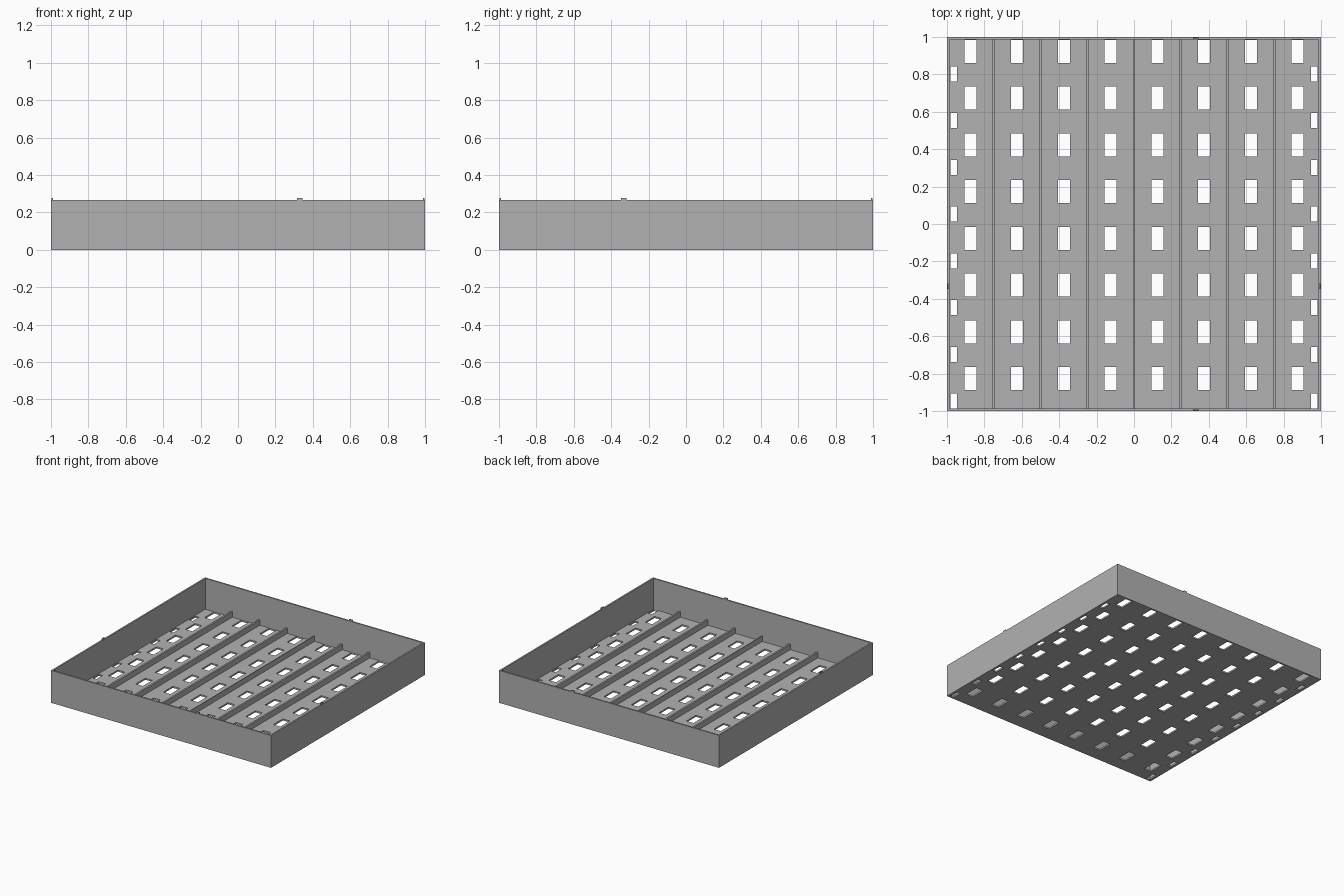
import bpy
import bmesh

if "Cube" in bpy.data.objects:
    bpy.data.objects.remove(bpy.data.objects["Cube"], do_unlink=True)

WALL, WALL_TOP, FLOOR, RIB_TOP = 0.013, 0.266, 0.013, 0.058
PITCH = 0.25

# Single grey material
grey = bpy.data.materials.new("light grey")
grey.use_nodes = True
colour = (0.445, 0.445, 0.445, 1)
grey.diffuse_color = colour
grey.node_tree.nodes["Principled BSDF"].inputs["Base Color"].default_value = colour


def finish(bm, name):
    bmesh.ops.recalc_face_normals(bm, faces=bm.faces)
    mesh = bpy.data.meshes.new(name)
    bm.to_mesh(mesh)
    bm.free()
    mesh.materials.append(grey)
    obj = bpy.data.objects.new(name, mesh)
    bpy.context.collection.objects.link(obj)
    return obj


def box(name, low, high):
    bm = bmesh.new()
    bmesh.ops.create_cube(bm, size=1)
    for v in bm.verts:
        v.co = [h if c > 0 else l for c, l, h in zip(v.co, low, high)]
    return finish(bm, name)


# Perforated floor: a grid of cells, leaving out those inside a slot
main_x = [(-0.875 + PITCH * i - 0.032, -0.875 + PITCH * i + 0.032) for i in range(8)]
main_y = [(-0.888 + PITCH * i, -0.765 + PITCH * i) for i in range(8)]
edge_x = [(-0.98, -0.946), (0.946, 0.98)]
edge_y = [(-0.987 + PITCH * i, -0.907 + PITCH * i) for i in range(8)]


def inside(value, spans):
    return any(a < value < b for a, b in spans)


inner = 1 - WALL
xs = sorted([-inner, inner] + [e for s in main_x + edge_x for e in s])
ys = sorted([-inner, inner] + [e for s in main_y + edge_y for e in s])
bm = bmesh.new()
grid = [[bm.verts.new((x, y, 0)) for y in ys] for x in xs]
for i in range(len(xs) - 1):
    for j in range(len(ys) - 1):
        cx, cy = (xs[i] + xs[i + 1]) / 2, (ys[j] + ys[j + 1]) / 2
        if inside(cx, main_x) and inside(cy, main_y):
            continue
        if inside(cx, edge_x) and inside(cy, edge_y):
            continue
        bm.faces.new((grid[i][j], grid[i + 1][j], grid[i + 1][j + 1], grid[i][j + 1]))
floor = finish(bm, "floor")
thick = floor.modifiers.new("thickness", "SOLIDIFY")
thick.thickness = FLOOR
thick.offset = 1
if floor.data.polygons[0].normal.z < 0:
    thick.offset = -1

# Outer wall frame: square ring with thickness
bm = bmesh.new()
corners = [(-1, -1), (1, -1), (1, 1), (-1, 1)]
rings = [[bm.verts.new((x * r, y * r, z)) for x, y in corners]
         for r, z in ((1, 0), (1, WALL_TOP), (inner, WALL_TOP), (inner, 0))]
for k in range(4):
    a, b = rings[k], rings[(k + 1) % 4]
    for c in range(4):
        d = (c + 1) % 4
        bm.faces.new((a[c], a[d], b[d], b[c]))
finish(bm, "outer_wall")

# Divider ribs across the floor
for i in range(7):
    x = (i - 3) * PITCH
    half = 0.003 if i == 3 else 0.007
    box(f"rib_{i + 1}", (x - half, -inner, FLOOR), (x + half, inner, RIB_TOP))

# Small locating tabs on the rim
for name, s in (("front", -1), ("back", 1)):
    y = s * 0.993
    box(f"{name}_tab", (0.315, y - 0.005, WALL_TOP), (0.345, y + 0.005, 0.278))
for name, s in (("right", -1), ("left", 1)):
    x = s * 0.993
    box(f"{name}_tab", (x - 0.005, -0.347, WALL_TOP), (x + 0.005, -0.317, 0.278))
